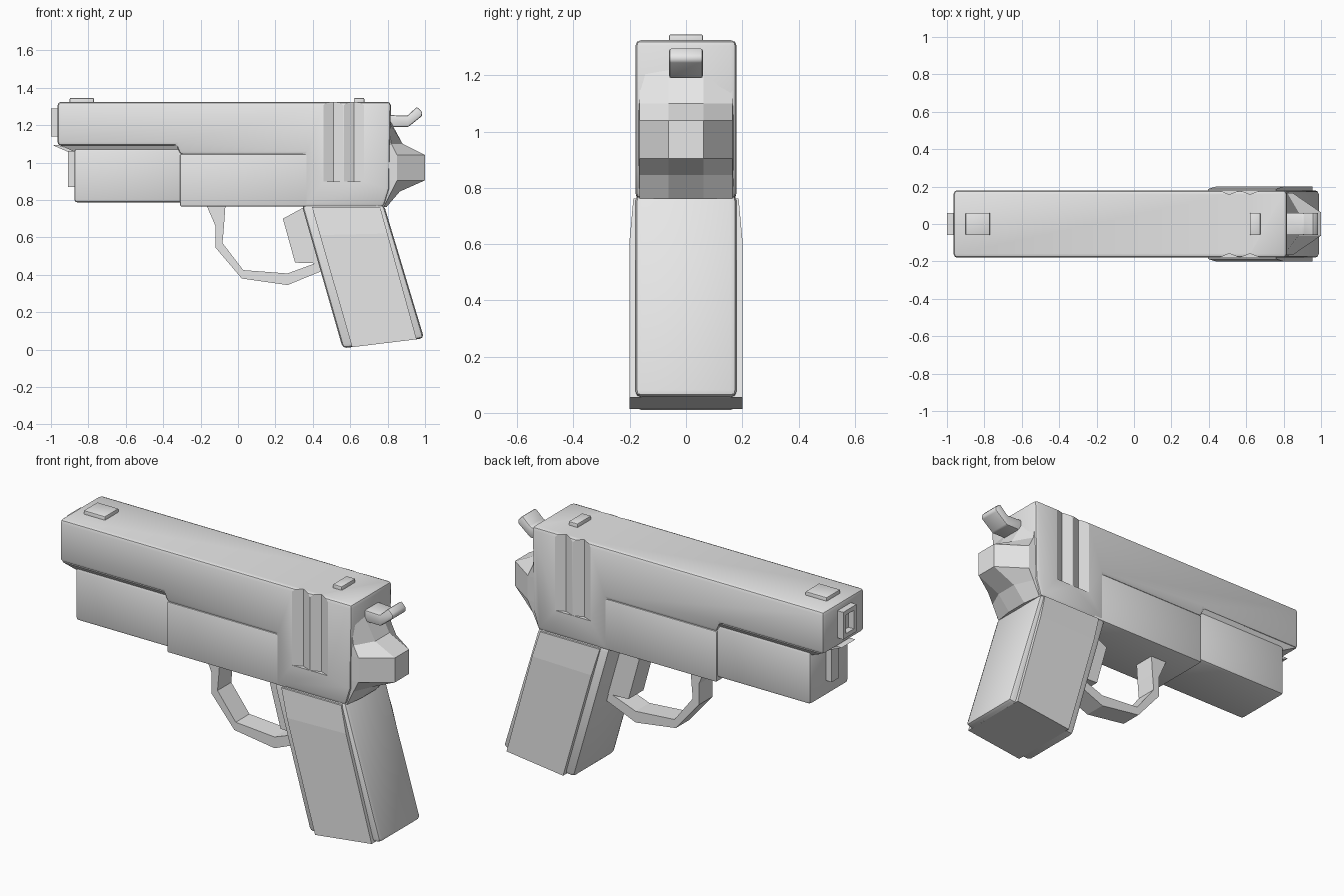
import bpy, bmesh, math

if "Cube" in bpy.data.objects:
    bpy.data.objects.remove(bpy.data.objects["Cube"])

grey = bpy.data.materials.new("light grey")
grey.diffuse_color = (0.8, 0.8, 0.8, 1)
grey.use_nodes = True
grey.node_tree.nodes["Principled BSDF"].inputs["Base Color"].default_value = grey.diffuse_color


def finish(name, bm, bevel=0.0, segments=2):
    bmesh.ops.recalc_face_normals(bm, faces=bm.faces)
    me = bpy.data.meshes.new(name)
    bm.to_mesh(me)
    bm.free()
    me.materials.append(grey)
    ob = bpy.data.objects.new(name, me)
    bpy.context.collection.objects.link(ob)
    for o in bpy.context.selected_objects:
        o.select_set(False)
    bpy.context.view_layer.objects.active = ob
    ob.select_set(True)
    if bevel:
        m = ob.modifiers.new("bevel", 'BEVEL')
        m.width, m.segments, m.limit_method = bevel, segments, 'ANGLE'
        bpy.ops.object.modifier_apply(modifier=m.name)
        bpy.ops.object.shade_smooth_by_angle(angle=math.radians(32))
    return ob


def loft(name, rings, bevel=0.0):
    """Join rings of equal length into a capped solid."""
    bm = bmesh.new()
    vs = [[bm.verts.new(p) for p in r] for r in rings]
    n = len(vs[0])
    for a, b in zip(vs, vs[1:]):
        for i in range(n):
            j = (i + 1) % n
            bm.faces.new((a[i], a[j], b[j], b[i]))
    bm.faces.new(vs[0])
    bm.faces.new(vs[-1])
    return finish(name, bm, bevel)


def side(name, pts, hw, bevel=0.0):
    """Side profile (x, z) extruded to both sides."""
    return loft(name, [[(x, y, z) for x, z in pts] for y in (-hw, hw)], bevel)


def box(name, x0, x1, z0, z1, hw, bevel=0.0):
    return side(name, [(x0, z0), (x1, z0), (x1, z1), (x0, z1)], hw, bevel)


# Slide with the rear housing
slide = side("slide", [(-0.965, 1.09), (-0.33, 1.09), (-0.31, 1.04), (0.35, 1.04),
                       (0.35, 0.762), (0.78, 0.762), (0.81, 0.86), (0.818, 1.325),
                       (-0.965, 1.325)], 0.18, 0.02)

# Gripping grooves cut in both sides of the slide
for s in (-1, 1):
    for x in (0.51, 0.62):
        plan = [(x - 0.055, s * 0.1805), (x, s * 0.158), (x + 0.055, s * 0.1805),
                (x + 0.055, s * 0.25), (x - 0.055, s * 0.25)]
        cutter = loft("groove_cutter", [[(a, b, z) for a, b in plan] for z in (0.9, 1.4)])
        m = slide.modifiers.new("groove", 'BOOLEAN')
        m.operation, m.object, m.solver = 'DIFFERENCE', cutter, 'EXACT'
        bpy.context.view_layer.objects.active = slide
        bpy.ops.object.modifier_apply(modifier=m.name)
        bpy.data.objects.remove(cutter)

# Tapered lip under the front of the slide
loft("slide_lip", [[(x0, -w, z), (-0.3, -w, z), (-0.3, w, z), (x0, w, z)]
                   for x0, w, z in ((-0.95, 0.175, 1.092), (-0.88, 0.155, 1.06))])

# Frame
box("front_frame", -0.875, -0.29, 0.787, 1.075, 0.167, 0.015)
box("middle_frame", -0.31, 0.42, 0.765, 1.045, 0.178, 0.008)

# Rear tang
tang = [(1.23, 0.80, 0.81), (1.10, 0.82, 0.88), (1.04, 0.85, 1.0),
        (0.905, 0.85, 1.0), (0.845, 0.82, 0.865), (0.763, 0.78, 0.795)]
loft("rear_tang", [[(0.74, -0.176, z), (xs, -0.165, z), (xb, -0.062, z),
                    (xb, 0.062, z), (xs, 0.165, z), (0.74, 0.176, z)]
                   for z, xs, xb in tang])

# Hammer
side("hammer", [(0.79, 1.19), (0.91, 1.19), (0.985, 1.25), (0.985, 1.27), (0.957, 1.298),
                (0.905, 1.25), (0.79, 1.255)], 0.06, 0.008)

# Sights
box("front_sight", -0.90, -0.77, 1.30, 1.345, 0.06, 0.005)
box("rear_sight", 0.62, 0.675, 1.30, 1.345, 0.06, 0.005)

# Square muzzle ring
bm = bmesh.new()
h, w, zc = 0.075, 0.058, 1.215
loops = []
for x, k in ((-0.95, 0.0), (-1.0, 0.0), (-1.0, 0.024), (-0.967, 0.024)):
    a, b = w - k, h - k
    loops.append([bm.verts.new((x, y, zc + z)) for y, z in ((-a, -b), (a, -b), (a, b), (-a, b))])
for p, q in zip(loops, loops[1:]):
    for i in range(4):
        j = (i + 1) % 4
        bm.faces.new((p[i], p[j], q[j], q[i]))
bm.faces.new(loops[0])
bm.faces.new(loops[-1])
finish("muzzle_ring", bm)

# Small parts below the muzzle
side("front_tongue", [(-0.99, 1.092), (-0.91, 1.058), (-0.86, 1.058), (-0.86, 1.075),
                      (-0.90, 1.072), (-0.965, 1.095)], 0.06)
box("front_bar", -0.91, -0.86, 0.87, 1.06, 0.03)

# Grip
side("grip", [(0.34, 0.775), (0.56, 0.007), (0.995, 0.06), (0.78, 0.775)], 0.18, 0.022)

# Raised grip panels, thinner toward the top
top, bottom = ((0.395, 0.762), (0.76, 0.762)), ((0.61, 0.013), (0.955, 0.055))


def panel_ring(t, hw):
    (ax, az), (bx, bz) = [tuple(p + (q - p) * t for p, q in zip(a, b))
                          for a, b in zip(top, bottom)]
    return [(ax, -hw, az), (bx, -hw, bz), (bx, hw, bz), (ax, hw, az)]


loft("grip_panels", [panel_ring(0, 0.187), panel_ring(0.2, 0.2), panel_ring(1, 0.2)])

# Trigger guard
outer = [(-0.17, 0.775), (-0.12, 0.66), (-0.12, 0.545), (0.02, 0.38), (0.265, 0.345), (0.46, 0.425)]
inner = [(-0.067, 0.775), (-0.075, 0.66), (-0.083, 0.57), (0.028, 0.425), (0.265, 0.407), (0.45, 0.475)]
loft("trigger_guard", [[(o[0], -0.06, o[1]), (i[0], -0.06, i[1]), (i[0], 0.06, i[1]), (o[0], 0.06, o[1])]
                       for o, i in zip(outer, inner)])

# Trigger
side("trigger", [(0.36, 0.765), (0.24, 0.70), (0.305, 0.465), (0.45, 0.46), (0.45, 0.765)], 0.065)
